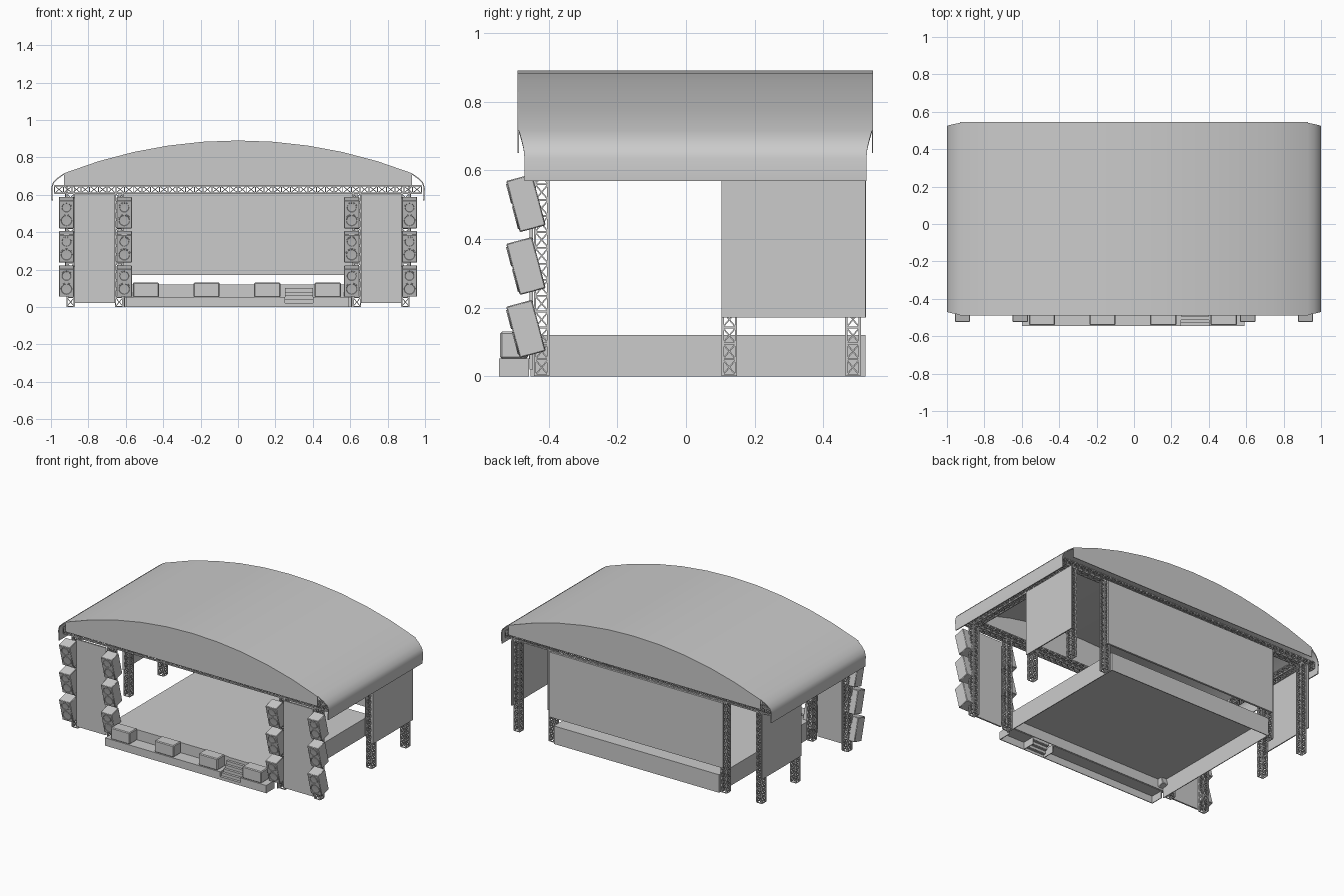
import bpy, bmesh, math
from mathutils import Vector, Matrix

cube = bpy.data.objects.get("Cube")
if cube:
    bpy.data.objects.remove(cube, do_unlink=True)

grey = bpy.data.materials.new("plain_grey")
grey.use_nodes = True
grey.diffuse_color = (0.6, 0.6, 0.6, 1)
grey.node_tree.nodes["Principled BSDF"].inputs["Base Color"].default_value = (0.6, 0.6, 0.6, 1)


def finish(bm, name, smooth=False):
    bmesh.ops.recalc_face_normals(bm, faces=bm.faces)
    mesh = bpy.data.meshes.new(name)
    bm.to_mesh(mesh)
    bm.free()
    mesh.materials.append(grey)
    obj = bpy.data.objects.new(name, mesh)
    bpy.context.collection.objects.link(obj)
    if smooth:
        bpy.ops.object.select_all(action="DESELECT")
        obj.select_set(True)
        bpy.context.view_layer.objects.active = obj
        bpy.ops.object.shade_smooth_by_angle(angle=math.radians(40))


def add_box(bm, x, y, z):
    size = Matrix.Diagonal((x[1] - x[0], y[1] - y[0], z[1] - z[0], 1))
    mid = Matrix.Translation((sum(x) / 2, sum(y) / 2, sum(z) / 2))
    bmesh.ops.create_cube(bm, size=1, matrix=mid @ size)


def box(name, x, y, z, bevel=0):
    bm = bmesh.new()
    add_box(bm, x, y, z)
    if bevel:
        bmesh.ops.bevel(bm, geom=bm.edges[:], offset=bevel, segments=1, affect="EDGES")
    finish(bm, name)


def bar(bm, a, b, width):
    d = b - a
    m = Matrix.Translation((a + b) / 2) @ d.to_track_quat("Z", "Y").to_matrix().to_4x4()
    bmesh.ops.create_cube(bm, size=1, matrix=m @ Matrix.Diagonal((width, width, d.length, 1)))


def truss(name, start, end, side=0.046):
    """Square lattice truss with crossed bracing on its four faces."""
    start, end = Vector(start), Vector(end)
    run = end - start
    along = run.normalized()
    u = Vector((0, 1, 0)) if abs(along.y) < 0.5 else Vector((1, 0, 0))
    v = along.cross(u)
    h = side / 2 - 0.0035
    corners = [u * h + v * h, v * h - u * h, -u * h - v * h, u * h - v * h]
    cells = round(run.length / 0.047)
    bm = bmesh.new()
    for i, c in enumerate(corners):
        n = corners[(i + 1) % 4]
        bar(bm, start + c, end + c, 0.007)
        for k in range(cells + 1):
            p = start + run * (k / cells)
            bar(bm, p + c, p + n, 0.005)
            if k < cells:
                q = start + run * ((k + 1) / cells)
                bar(bm, p + c, q + n, 0.004)
                bar(bm, p + n, q + c, 0.004)
    finish(bm, name)


# Roof skin: thin shallow arch with drooping, tapered eaves
radius, half = 2.56, 0.93
arch = []
for i in range(11):
    x = -half + 2 * half * i / 10
    arch.append((x, 0.89 - radius + math.sqrt(radius ** 2 - x * x)))
eave = [(0.965, 0.69, 0.007), (0.99, 0.665, 0.013), (0.999, 0.635, 0.016), (0.996, 0.568, 0.016)]
outer = [(-x, z, t) for x, z, t in reversed(eave)]
outer += [(x, z, 0) for x, z in arch] + eave
inner = []
for i, (x, z, t) in enumerate(outer):
    a, b = outer[max(i - 1, 0)], outer[min(i + 1, len(outer) - 1)]
    d = Vector((b[0] - a[0], b[1] - a[1])).normalized()
    inner.append((x + d.y * 0.006, z - d.x * 0.006, t))
bm = bmesh.new()
loop = outer + inner[::-1]
ends = [[bm.verts.new((x, y + s * t, z)) for x, z, t in loop] for y, s in ((-0.486, 1), (0.541, -1))]
count = len(loop)
for i in range(count):
    j = (i + 1) % count
    bm.faces.new((ends[0][i], ends[0][j], ends[1][j], ends[1][i]))
for ring in ends:
    for i in range(len(outer) - 1):
        bm.faces.new((ring[i], ring[i + 1], ring[count - 2 - i], ring[count - 1 - i]))
finish(bm, "roof_skin", True)

# Gable panels capping the arch at both ends
for name, y in (("front_gable", -0.49), ("back_gable", 0.541)):
    bm = bmesh.new()
    outline = [(-half, 0.65)] + arch + [(half, 0.65)]
    face = bm.faces.new([bm.verts.new((x, y, z)) for x, z in outline])
    out = bmesh.ops.extrude_face_region(bm, geom=[face])["geom"]
    bmesh.ops.translate(bm, vec=(0, 0.004, 0), verts=[g for g in out if isinstance(g, bmesh.types.BMVert)])
    finish(bm, name)

# Lattice beams under the roof
front_y, mid_y, back_y = -0.42, 0.126, 0.486
truss("front_beam", (-0.98, front_y, 0.628), (0.98, front_y, 0.628))
truss("back_beam", (-0.98, back_y, 0.628), (0.98, back_y, 0.628))
for s, side in ((-1, "right"), (1, "left")):
    truss(side + "_beam", (s * 0.895, front_y + 0.022, 0.628), (s * 0.895, back_y - 0.022, 0.628))
    # Lattice columns
    for x, y, name in ((0.895, front_y, "front_outer"), (0.635, front_y, "front_inner"),
                       (0.895, mid_y, "middle"), (0.895, back_y, "back_outer"),
                       (0.635, back_y, "back_inner")):
        truss(f"{side}_{name}_column", (s * x, y, 0.003), (s * x, y, 0.606))
    # Wall panels
    box(side + "_front_panel", sorted((s * 0.657, s * 0.875)), (-0.456, -0.446), (0.02, 0.602))
    box(side + "_side_panel", sorted((s * 0.919, s * 0.926)), (0.103, 0.522), (0.172, 0.606))
box("back_panel", (-0.64, 0.64), (0.511, 0.524), (0.172, 0.606))

# Hollow stage deck, open underneath
wide, front, back, top, wall = 0.61, -0.457, 0.522, 0.12, 0.005
bm = bmesh.new()
add_box(bm, (-wide, wide), (front, back), (top - wall, top))
add_box(bm, (-wide, wide), (back - wall, back), (0, top - wall))
add_box(bm, (-wide, wide), (front, front + wall), (0.05, top - wall))
for x in (-wide, wide - wall):
    add_box(bm, (x, x + wall), (front + wall, back - wall), (0, top - wall))
finish(bm, "stage_deck")

# Hollow front ledge, with a gap for the stairs
ledge, lip = 0.052, -0.545
for name, x0, x1 in (("front_ledge_long", -0.6, 0.25), ("front_ledge_short", 0.4, 0.59)):
    bm = bmesh.new()
    add_box(bm, (x0, x1), (lip, front), (ledge - wall, ledge))
    add_box(bm, (x0, x1), (lip, lip + wall), (0, ledge - wall))
    for x in (x0, x1 - wall):
        add_box(bm, (x, x + wall), (lip + wall, front), (0, ledge - wall))
    finish(bm, name)

# Stairs folded from thin treads and risers
bm = bmesh.new()
for i in range(6):
    y = lip + i * 0.0165
    z = 0.02 * i
    add_box(bm, (0.25, 0.4), (y, y + 0.003), (z, z + 0.02))
    add_box(bm, (0.25, 0.4), (y, y + 0.0165), (z + 0.017, z + 0.02))
finish(bm, "stairs")

# Floor monitors on the ledge
for i in range(4):
    x = -0.492 + i * 0.324
    box(f"floor_monitor_{i + 1}", (x - 0.07, x + 0.07), (-0.541, -0.46), (ledge, 0.13), 0.005)


def add_driver(bm, z, r, front):
    """Slim rim with a shallow cone, lathed about the facing axis."""
    rings = [(r, 0), (r, 0.003), (r * 0.85, 0.003), (r * 0.8, 0.001), (r * 0.4, 0.0005)]
    n = 20
    loops = []
    for rad, d in rings:
        loops.append([bm.verts.new((rad * math.cos(2 * math.pi * k / n), front - d,
                                    z + rad * math.sin(2 * math.pi * k / n))) for k in range(n)])
    for a, b in zip(loops, loops[1:]):
        for k in range(n):
            m = (k + 1) % n
            bm.faces.new((a[k], a[m], b[m], b[k]))
    bm.faces.new(loops[-1])
    bm.faces.new(loops[0][::-1])


# Hanging speaker stacks, tilted down toward the audience
for s, side in ((-1, "right"), (1, "left")):
    for x, place in ((0.917, "outer"), (0.608, "inner")):
        for i in range(3):
            bm = bmesh.new()
            add_box(bm, (-0.041, 0.041), (-0.038, 0.04), (-0.077, 0.077))
            bmesh.ops.bevel(bm, geom=bm.edges[:], offset=0.003, segments=1, affect="EDGES")
            add_driver(bm, 0.039, 0.029, -0.038)
            add_driver(bm, -0.033, 0.034, -0.038)
            place_at = Matrix.Translation((s * x, -0.467, 0.138 + i * 0.183))
            bm.transform(place_at @ Matrix.Rotation(math.radians(15), 4, "X"))
            finish(bm, f"{side}_{place}_speaker_{i + 1}", True)
